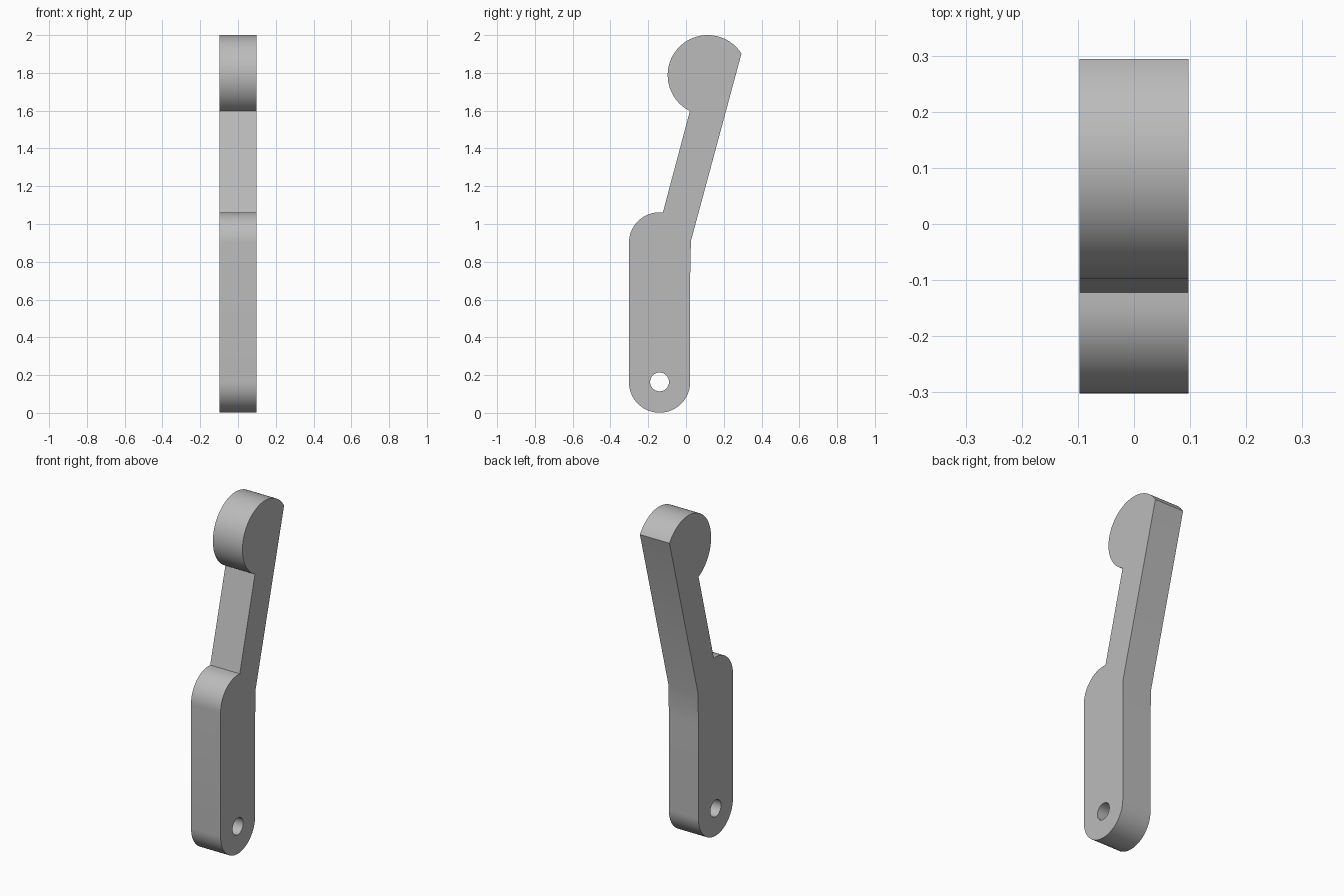
import bpy, bmesh
from math import sin, cos, pi, atan2, radians

if "Cube" in bpy.data.objects:
    bpy.data.objects.remove(bpy.data.objects["Cube"], do_unlink=True)

HALF_WIDTH = 0.097

grey = bpy.data.materials.new("plain grey")
grey.use_nodes = True
grey.diffuse_color = (0.5, 0.5, 0.5, 1)
grey.node_tree.nodes["Principled BSDF"].inputs["Base Color"].default_value = (0.5, 0.5, 0.5, 1)


def arc(cy, cz, r, start, end, steps):
    """Points on an arc in the side plane."""
    angles = [start + (end - start) * i / steps for i in range(steps + 1)]
    return [(cy + r * cos(a), cz + r * sin(a)) for a in angles]


def extrude_profile(name, points, half):
    """Solid made by sweeping a side profile across x."""
    bm = bmesh.new()
    face = bm.faces.new([bm.verts.new((-half, y, z)) for y, z in points])
    swept = bmesh.ops.extrude_face_region(bm, geom=[face])["geom"]
    verts = [g for g in swept if isinstance(g, bmesh.types.BMVert)]
    bmesh.ops.translate(bm, verts=verts, vec=(2 * half, 0, 0))
    bmesh.ops.recalc_face_normals(bm, faces=bm.faces)
    mesh = bpy.data.meshes.new(name)
    bm.to_mesh(mesh)
    bm.free()
    mesh.materials.append(grey)
    obj = bpy.data.objects.new(name, mesh)
    bpy.context.collection.objects.link(obj)
    return obj


# Side outline: rounded handle, slanted arm, round head cut flat at the back
pivot_y, pivot_z, handle_r = -0.14, 0.163, 0.162
head_y, head_z, head_r = 0.115, 1.788, 0.212
neck = atan2(1.597 - head_z, 0.02 - head_y) + 2 * pi
tip = atan2(1.905 - head_z, 0.298 - head_y)

outline = arc(pivot_y, pivot_z, handle_r, 0, -pi, 32)
outline += arc(pivot_y, 0.9, handle_r, pi, pi / 2, 16)
outline += [(-0.122, 1.062)]
outline += arc(head_y, head_z, head_r, neck, tip, 48)
outline += [(0.026, 0.91), (0.022, 0.72)]
lever = extrude_profile("lever_arm", outline, HALF_WIDTH)

# Pivot hole through the handle
cutter = extrude_profile("pivot_hole_cutter",
                         arc(pivot_y, 0.164, 0.05, 0, 2 * pi, 32)[:-1], 0.2)
cutter.hide_render = True
hole = lever.modifiers.new("pivot_hole", 'BOOLEAN')
hole.operation = 'DIFFERENCE'
hole.solver = 'EXACT'
hole.object = cutter
bpy.ops.object.select_all(action='DESELECT')
lever.select_set(True)
bpy.context.view_layer.objects.active = lever
bpy.ops.object.modifier_apply(modifier=hole.name)
bpy.data.objects.remove(cutter, do_unlink=True)

# Smooth curves with crisp edges
bpy.ops.object.shade_smooth_by_angle(angle=radians(30))
